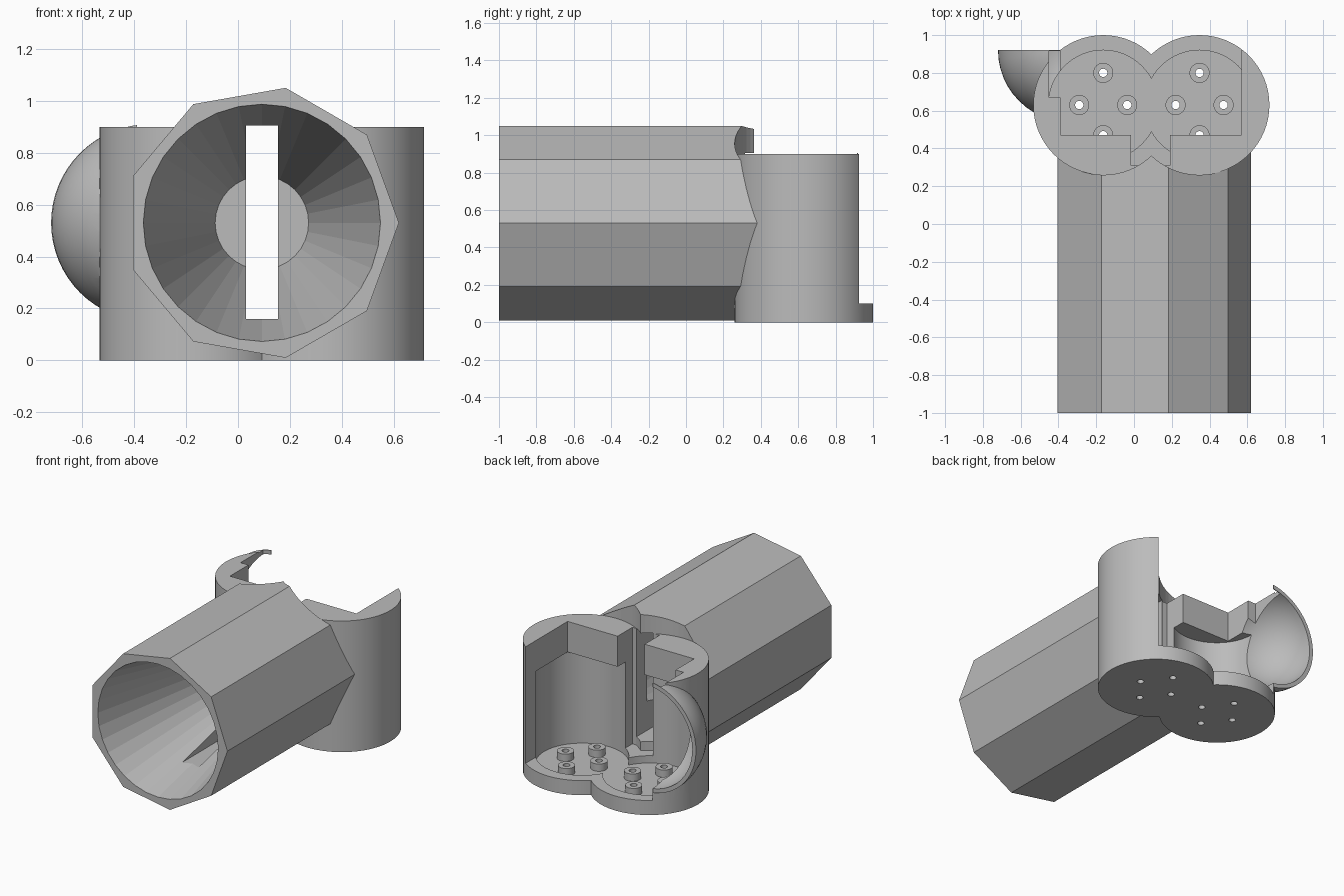
import bpy, math
from mathutils import Vector

if "Cube" in bpy.data.objects:
    bpy.data.objects.remove(bpy.data.objects["Cube"], do_unlink=True)

grey = bpy.data.materials.new("plain grey")
grey.use_nodes = True
grey.diffuse_color = (0.5, 0.5, 0.5, 1)
grey.node_tree.nodes["Principled BSDF"].inputs["Base Color"].default_value = (0.5, 0.5, 0.5, 1)


def named(name):
    ob = bpy.context.object
    ob.name = name
    ob.data.materials.clear()
    ob.data.materials.append(grey)
    return ob


def box(name, lo, hi):
    lo, hi = Vector(lo), Vector(hi)
    bpy.ops.mesh.primitive_cube_add(size=1, location=(lo + hi) / 2)
    ob = named(name)
    ob.scale = hi - lo
    return ob


def post(name, x, y, radius, z0, z1, sides=64):
    bpy.ops.mesh.primitive_cylinder_add(vertices=sides, radius=radius, depth=z1 - z0,
                                        location=(x, y, (z0 + z1) / 2))
    return named(name)


def ball(name, radius):
    bpy.ops.mesh.primitive_uv_sphere_add(segments=48, ring_count=32, radius=radius,
                                         location=(-0.34, 0.92, 0.53))
    return named(name)


def combine(target, tool, operation="DIFFERENCE"):
    """Apply a boolean and discard the tool."""
    mod = target.modifiers.new("boolean", "BOOLEAN")
    mod.operation, mod.solver, mod.object = operation, "EXACT", tool
    bpy.context.view_layer.objects.active = target
    bpy.ops.object.modifier_apply(modifier=mod.name)
    bpy.data.objects.remove(tool, do_unlink=True)


AXES = (-0.163, 0.347)      # the two round chambers
CY, R, INNER = 0.63, 0.37, 0.29
MX, MZ = 0.092, 0.53        # barrel axis

# Twin round housing with a half dome on its right side
housing = post("twin_housing", AXES[0], CY, R, 0, 0.9)
combine(housing, post("second_round", AXES[1], CY, R, 0, 0.9), "UNION")
dome = ball("dome", 0.38)
combine(dome, box("dome_half", (-1, 0.92, 0), (1, 1.5, 1.2)))
combine(housing, dome, "UNION")

# Hollow chambers, open back, dome interior, side notch and centre channel
for x in AXES:
    combine(housing, post("chamber", x, CY, INNER, 0.05, 0.69))
combine(housing, box("back_opening", (-0.39, 0.47, 0.1), (0.57, 1.3, 1.2)))
combine(housing, ball("dome_hollow", 0.352))
combine(housing, box("side_notch", (-0.45, 0.67, 0.75), (-0.38, 0.915, 1.2)))
combine(housing, box("centre_channel", (-0.015, 0.31, 0.1), (0.19, 0.6, 1.2)))
combine(housing, box("through_slot", (0.03, 0.1, 0.16), (0.155, 0.6, 1.2)))

# Raised screw bosses on the floor, drilled right through
for x in AXES:
    for dx, dy in ((0.127, 0), (-0.127, 0), (0, 0.17), (0, -0.16)):
        combine(housing, post("boss", x + dx, CY + dy, 0.053, 0.03, 0.1, 32), "UNION")
        combine(housing, post("drill", x + dx, CY + dy, 0.022, -0.1, 0.2, 24))

# Nine-sided barrel lying along y
bpy.ops.mesh.primitive_cylinder_add(vertices=9, radius=0.528, depth=1.5,
                                    location=(MX, -0.25, MZ),
                                    rotation=(math.pi / 2, math.radians(90), 0))
barrel = named("nine_sided_barrel")
# Turn the profile so that one corner points to +x
bpy.context.view_layer.update()
corner = max((barrel.matrix_world @ v.co for v in barrel.data.vertices), key=lambda p: p.x)
barrel.rotation_euler = (math.pi / 2, 0, 0)
for v in barrel.data.vertices:
    a = math.atan2(v.co.y, v.co.x) - math.pi / 2
    v.co.x, v.co.y = 0.528 * math.cos(a), 0.528 * math.sin(a)

# Tapered bore, rounded rear seat and sight slot
bpy.ops.mesh.primitive_cone_add(vertices=32, radius1=0.457, radius2=0.18, depth=1.2,
                                location=(MX, -0.4, MZ), rotation=(-math.pi / 2, 0, 0))
bore = named("bore")
bore.location.y = -0.4005
combine(barrel, bore)
for x in AXES:
    combine(barrel, post("rear_seat", x, CY, R, -0.2, 1.4))
combine(barrel, box("sight_slot", (0.03, -1.2, 0.16), (0.155, 0.6, 0.905)))

# Smooth curved housing, flat-faced barrel
for ob in bpy.context.selected_objects:
    ob.select_set(False)
housing.select_set(True)
bpy.context.view_layer.objects.active = housing
bpy.ops.object.shade_smooth_by_angle(angle=math.radians(25))
